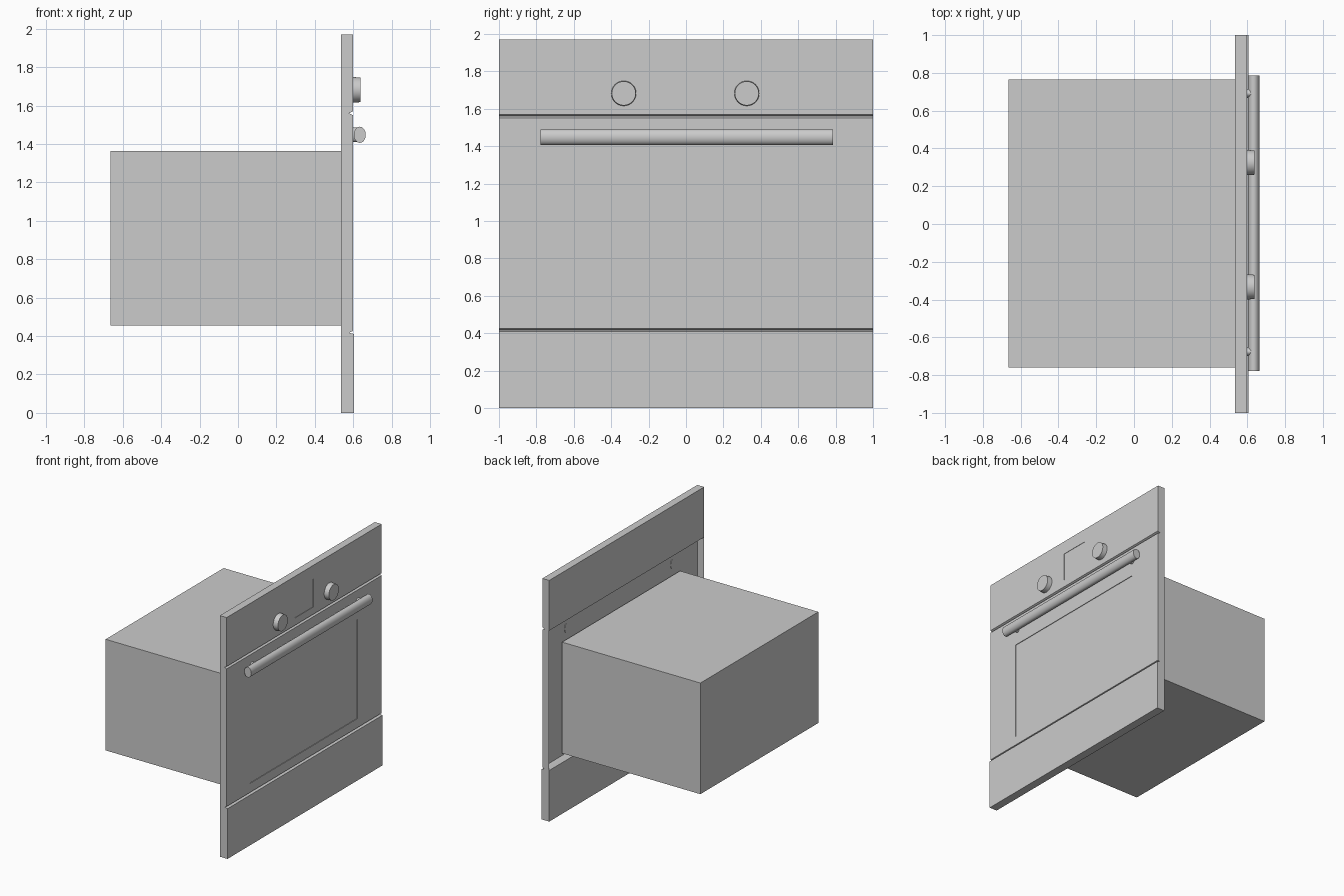
import bpy, bmesh
from math import radians, pi

if "Cube" in bpy.data.objects:
    bpy.data.objects.remove(bpy.data.objects["Cube"])


def slab(name, profile, y0, y1, recess=None, open_back=False):
    """Extrude an x-z profile along y; optionally sink a rectangle in the +x face."""
    bm = bmesh.new()
    face = bm.faces.new([bm.verts.new((x, y0, z)) for x, z in profile])
    ext = bmesh.ops.extrude_face_region(bm, geom=[face])
    verts = [g for g in ext["geom"] if isinstance(g, bmesh.types.BMVert)]
    bmesh.ops.translate(bm, verts=verts, vec=(0, y1 - y0, 0))
    bmesh.ops.recalc_face_normals(bm, faces=bm.faces[:])
    if recess:
        ya, yb, za, zb, depth = recess
        front = max(bm.faces, key=lambda f: f.calc_center_median().x)
        mid = front.calc_center_median()
        bmesh.ops.inset_individual(bm, faces=[front], thickness=0.05)
        for v in front.verts:
            v.co.y = ya if v.co.y < mid.y else yb
            v.co.z = za if v.co.z < mid.z else zb
        # zero-width inset gives the sunken panel straight walls
        bmesh.ops.inset_individual(bm, faces=[front], thickness=0.0)
        for v in front.verts:
            v.co.x -= depth
    if open_back:
        back = min(bm.faces, key=lambda f: f.calc_center_median().x)
        bmesh.ops.delete(bm, geom=[back], context='FACES_ONLY')
    mesh = bpy.data.meshes.new(name)
    bm.to_mesh(mesh)
    bm.free()
    obj = bpy.data.objects.new(name, mesh)
    bpy.context.collection.objects.link(obj)
    return obj


def rod(name, loc, rot, length, scale, r1=1.0, r2=1.0):
    """Elliptical cylinder or cone with sharp end caps."""
    bpy.ops.mesh.primitive_cone_add(vertices=48, radius1=r1, radius2=r2,
                                    depth=length, location=loc, rotation=rot)
    obj = bpy.context.object
    obj.name = name
    obj.scale = (scale[0], scale[1], 1)
    bpy.ops.object.transform_apply(location=False, rotation=True, scale=True)
    bpy.ops.object.shade_smooth_by_angle(angle=radians(35))
    return obj


BACK, FRONT = 0.536, 0.598

# Oven cavity box, reaching into the hollow door
slab("oven_body", [(-0.665, 0.455), (0.585, 0.455), (0.585, 1.363), (-0.665, 1.363)],
     -0.759, 0.764)

# Control panel with sunken display
slab("control_panel", [(BACK, 1.56), (0.578, 1.56), (FRONT, 1.57), (FRONT, 1.97), (BACK, 1.97)],
     -1, 1, recess=(-0.12, 0.12, 1.63, 1.86, 0.003))

# Hollow door with chamfered edges and sunken window
slab("oven_door", [(BACK, 0.418), (0.578, 0.418), (FRONT, 0.426), (FRONT, 1.55),
                   (0.578, 1.56), (BACK, 1.56)],
     -1, 1, recess=(-0.70, 0.69, 0.50, 1.31, 0.005), open_back=True)

# Lower drawer front
slab("lower_drawer", [(BACK, 0), (0.605, 0), (0.605, 0.41), (0.578, 0.418), (BACK, 0.418)], -1, 1)

# Control knobs
for side, y in (("left", -0.333), ("right", 0.325)):
    rod(side + "_knob", (0.616, y, 1.682), (0, pi / 2, 0), 0.045, (1, 1), 0.067, 0.064)

# Door handle and its two standoffs
rod("door_handle", (0.634, 0.004, 1.448), (pi / 2, 0, 0), 1.565, (0.031, 0.042))
for side, y in (("left", -0.676), ("right", 0.692)):
    rod(side + "_handle_standoff", (0.61, y, 1.448), (0, pi / 2, 0), 0.03, (0.037, 0.024))
